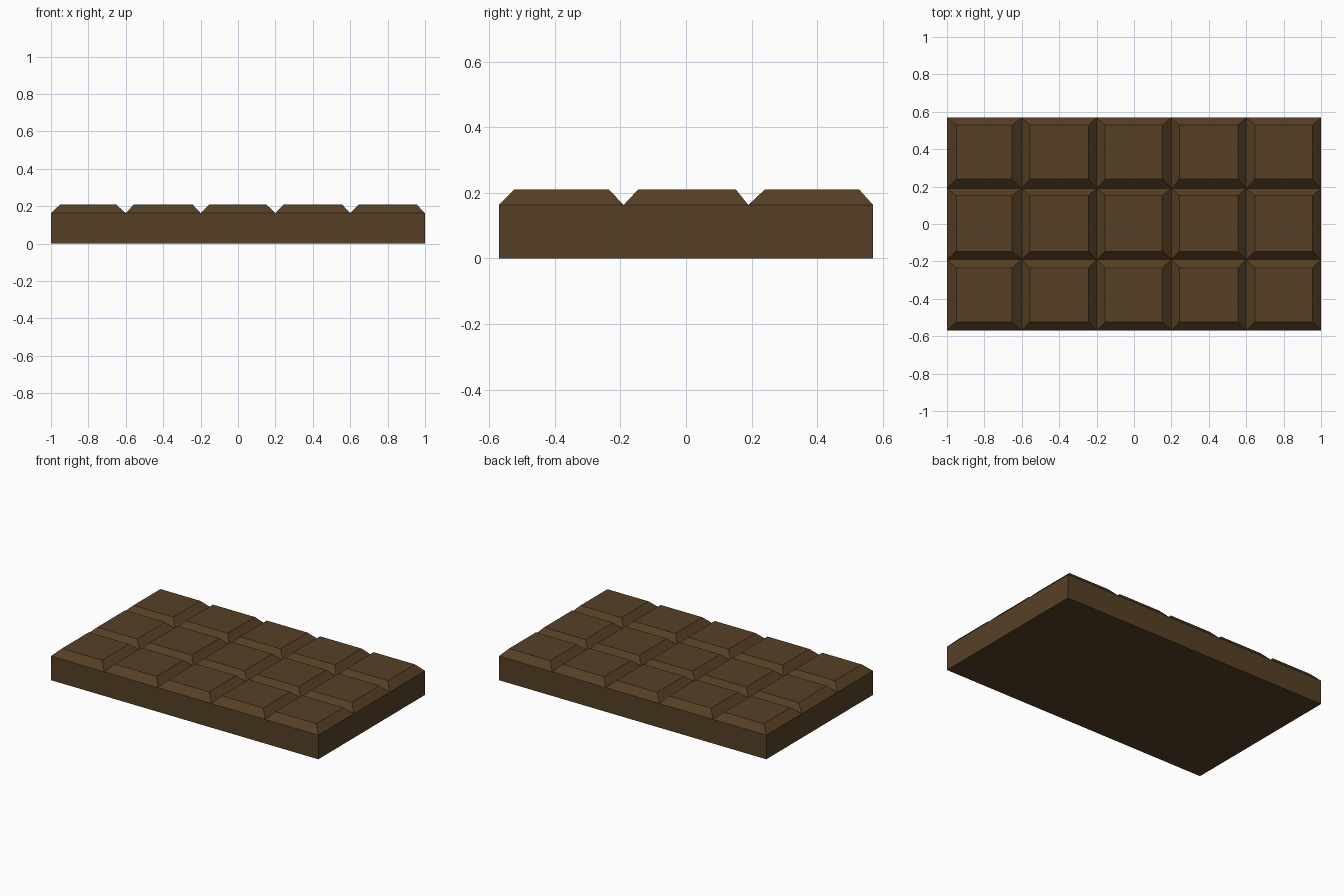
import bpy
import bmesh

default = bpy.data.objects.get("Cube")
if default:
    bpy.data.objects.remove(default, do_unlink=True)

# Overall sizes
HALF_X, HALF_Y = 1.0, 0.57
GROOVE_Z, TOP_Z = 0.163, 0.21
COLUMNS = [(-0.95, -0.653), (-0.557, -0.243), (-0.154, 0.151), (0.244, 0.556), (0.646, 0.954)]
ROWS = [(-0.523, -0.235), (-0.146, 0.152), (0.24, 0.528)]

# Dark chocolate colour
chocolate = bpy.data.materials.new("dark_chocolate")
chocolate.use_nodes = True
colour = (0.094, 0.051, 0.0185, 1)
chocolate.diffuse_color = colour
shader = chocolate.node_tree.nodes["Principled BSDF"]
shader.inputs["Base Color"].default_value = colour
shader.inputs["Roughness"].default_value = 0.6

# Grid of segments at groove height
bm = bmesh.new()
bmesh.ops.create_grid(bm, x_segments=len(COLUMNS), y_segments=len(ROWS), size=1)
for v in bm.verts:
    v.co = (v.co.x * HALF_X, v.co.y * HALF_Y, GROOVE_Z)

# Solid slab below: drop the outline and close the underside
rim = [e for e in bm.edges if e.is_boundary]
cells = list(bm.faces)
skirt = bmesh.ops.extrude_edge_only(bm, edges=rim)["geom"]
for v in skirt:
    if isinstance(v, bmesh.types.BMVert):
        v.co.z = 0
bmesh.ops.contextual_create(bm, geom=[e for e in skirt if isinstance(e, bmesh.types.BMEdge)])

# Raised chamfered segments
bmesh.ops.inset_individual(bm, faces=cells, thickness=0.04)
for face in cells:
    centre = face.calc_center_median()
    col = int((centre.x + HALF_X) / (2 * HALF_X) * len(COLUMNS))
    row = int((centre.y + HALF_Y) / (2 * HALF_Y) * len(ROWS))
    for v in face.verts:
        v.co = (COLUMNS[col][v.co.x > centre.x], ROWS[row][v.co.y > centre.y], TOP_Z)

bmesh.ops.recalc_face_normals(bm, faces=bm.faces)
mesh = bpy.data.meshes.new("chocolate_bar")
bm.to_mesh(mesh)
bm.free()
mesh.materials.append(chocolate)
bpy.context.collection.objects.link(bpy.data.objects.new("chocolate_bar", mesh))
